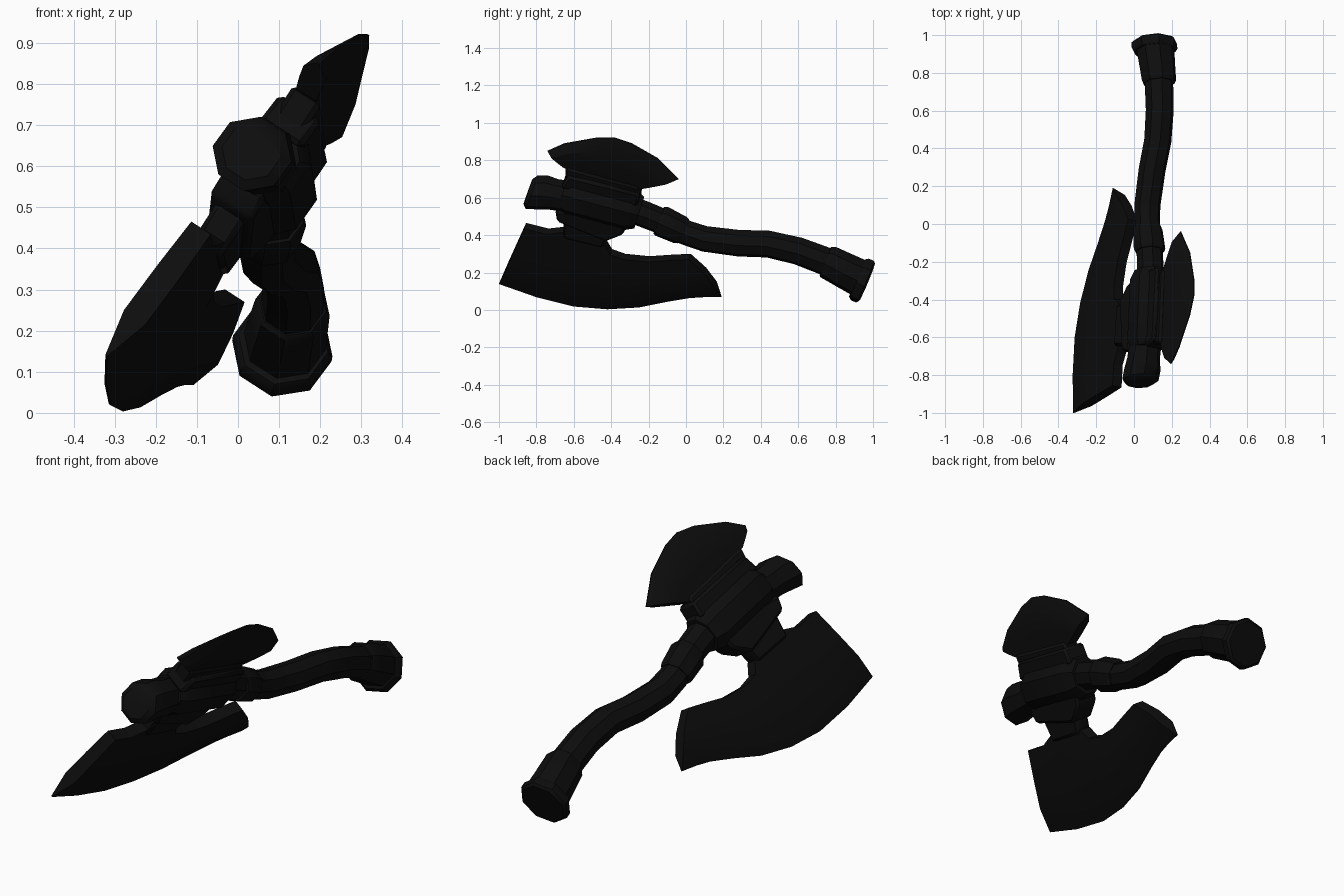
import bpy, bmesh, math
from mathutils import Vector

if "Cube" in bpy.data.objects:
    bpy.data.objects.remove(bpy.data.objects["Cube"])

# The axe lies in a tilted plane: x follows from (y, z); NORMAL is its thickness direction
NORMAL = Vector((1, -0.2145, -0.646)).normalized()


def on_plane(y, z, depth=0.0):
    return Vector((-0.196 + 0.2145 * y + 0.646 * z, y, z)) + NORMAL * depth


black = bpy.data.materials.new("black iron")
black.diffuse_color = (0.004, 0.004, 0.004, 1)
black.use_nodes = True
black.node_tree.nodes["Principled BSDF"].inputs["Base Color"].default_value = black.diffuse_color


def finish(name, bm, angle=35):
    bmesh.ops.recalc_face_normals(bm, faces=bm.faces[:])
    mesh = bpy.data.meshes.new(name)
    bm.to_mesh(mesh)
    bm.free()
    mesh.materials.append(black)
    ob = bpy.data.objects.new(name, mesh)
    bpy.context.collection.objects.link(ob)
    bpy.ops.object.select_all(action='DESELECT')
    ob.select_set(True)
    bpy.context.view_layer.objects.active = ob
    bpy.ops.object.shade_smooth_by_angle(angle=math.radians(angle))
    return ob


def tube(name, path, slope=None, squash=1.0, sides=8):
    """Loft rings along (y, z, radius); slope fixes the ring tilt."""
    bm = bmesh.new()
    pts = [on_plane(y, z) for y, z, r in path]
    rings = []
    for i, c in enumerate(pts):
        if slope is None:
            t = pts[min(i + 1, len(pts) - 1)] - pts[max(i - 1, 0)]
        else:
            t = on_plane(1, slope) - on_plane(0, 0)
        w = NORMAL.cross(t.normalized())
        ring = []
        for k in range(sides):
            a = 2 * math.pi * (k + 0.5) / sides
            off = w * math.cos(a) + NORMAL * math.sin(a) * squash
            ring.append(bm.verts.new(c + off * path[i][2] * 1.03))
        rings.append(ring)
    for a, b in zip(rings, rings[1:]):
        for k in range(sides):
            j = (k + 1) % sides
            bm.faces.new((a[k], a[j], b[j], b[k]))
    bm.faces.new(rings[0])
    bm.faces.new(rings[-1])
    return finish(name, bm)


def slab(name, outline, half, bevel=0.012):
    """Flat plate with a chamfered rim."""
    bm = bmesh.new()
    lo = [bm.verts.new(on_plane(y, z, -half)) for y, z in outline]
    hi = [bm.verts.new(on_plane(y, z, half)) for y, z in outline]
    n = len(lo)
    bm.faces.new(lo)
    bm.faces.new(hi)
    for k in range(n):
        j = (k + 1) % n
        bm.faces.new((lo[k], lo[j], hi[j], hi[k]))
    bmesh.ops.bevel(bm, geom=bm.edges[:], offset=bevel, segments=1, affect='EDGES')
    return finish(name, bm)


def blade(name, inner, edge, half, bulge=0.0):
    """Plate running from a thick inner curve to a sharp cutting edge."""
    bm = bmesh.new()
    rows = [(0.0, half * 0.9), (0.35, half), (0.7, half), (1.0, 0.003)]
    grids = []
    for side in (-1, 1):
        grid = []
        for t, h in rows:
            row = []
            for i, (a, b) in enumerate(zip(inner, edge)):
                y = a[0] + (b[0] - a[0]) * t
                z = a[1] + (b[1] - a[1]) * t
                if i == len(inner) - 1:
                    y += bulge * math.sin(math.pi * t)
                row.append(bm.verts.new(on_plane(y, z, side * h)))
            grid.append(row)
        for r in range(len(rows) - 1):
            for c in range(len(inner) - 1):
                bm.faces.new((grid[r][c], grid[r][c + 1],
                              grid[r + 1][c + 1], grid[r + 1][c]))
        grids.append(grid)
    lo, hi = grids
    # close the rim
    for r in (0, -1):
        for c in range(len(inner) - 1):
            bm.faces.new((lo[r][c], lo[r][c + 1], hi[r][c + 1], hi[r][c]))
    for c in (0, -1):
        for r in range(len(rows) - 1):
            bm.faces.new((lo[r][c], lo[r + 1][c], hi[r + 1][c], hi[r][c]))
    return finish(name, bm, 25)


# Large bearded blade
blade("large_blade",
      [(-.86, .45), (-.74, .42), (-.65, .43), (-.43, .36), (-.40, .31),
       (-.33, .285), (-.2, .272), (-.08, .28), (.02, .285)],
      [(-1, .14), (-.8, .07), (-.6, .02), (-.42, .005), (-.25, .015),
       (-.1, .045), (.02, .065), (.1, .07), (.19, .07)], 0.032, 0.025)

# Small back blade
blade("small_blade",
      [(-.65, .775), (-.6, .76), (-.5, .735), (-.42, .71), (-.35, .69),
       (-.28, .67), (-.24, .66)],
      [(-.74, .85), (-.65, .89), (-.48, .92), (-.38, .92), (-.29, .89),
       (-.15, .81), (-.04, .70)], 0.032)

# Necks joining the blades to the head
slab("large_blade_neck", [(-.65, .40), (-.44, .35), (-.42, .42), (-.38, .52), (-.60, .58), (-.65, .5)], 0.042)
slab("small_blade_neck", [(-.64, .65), (-.64, .78), (-.25, .675), (-.27, .57)], 0.042)

# Flanges on either side of the socket
slab("lower_flange", [(-.69, .56), (-.68, .50), (-.42, .395), (-.33, .43), (-.29, .51)], 0.062)
slab("upper_flange", [(-.66, .68), (-.62, .745), (-.24, .65), (-.25, .58)], 0.062)

# Socket and front knob
tube("head_socket", [(-.66, .625, .09), (-.62, .62, .115), (-.30, .535, .115), (-.25, .52, .09)],
     slope=-.32, squash=0.9)
tube("front_knob", [(-.62, .605, .085), (-.71, .618, .085), (-.77, .628, .095),
                    (-.825, .63, .095), (-.845, .633, .07)], slope=-.36)

# Collars below the head
tube("upper_collar", [(-.30, .54, .07), (-.22, .51, .07), (-.12, .47, .068)])
tube("lower_collar", [(-.145, .48, .076), (-.13, .474, .083), (-.03, .427, .077), (-.015, .42, .07)])

# Curved handle
tube("handle", [(-.1, .46, .066), (0, .413, .066), (.1, .38, .068), (.28, .357, .07),
                (.44, .352, .071), (.6, .315, .073), (.76, .255, .075), (.85, .21, .075)])

# Pommel sleeve and end cap
tube("pommel_sleeve", [(.745, .262, .08), (.76, .256, .09), (.85, .21, .095), (.94, .165, .1)])
tube("pommel_cap", [(.915, .17, .108), (.93, .163, .12), (.957, .151, .12), (.967, .147, .108)], slope=-.42)
